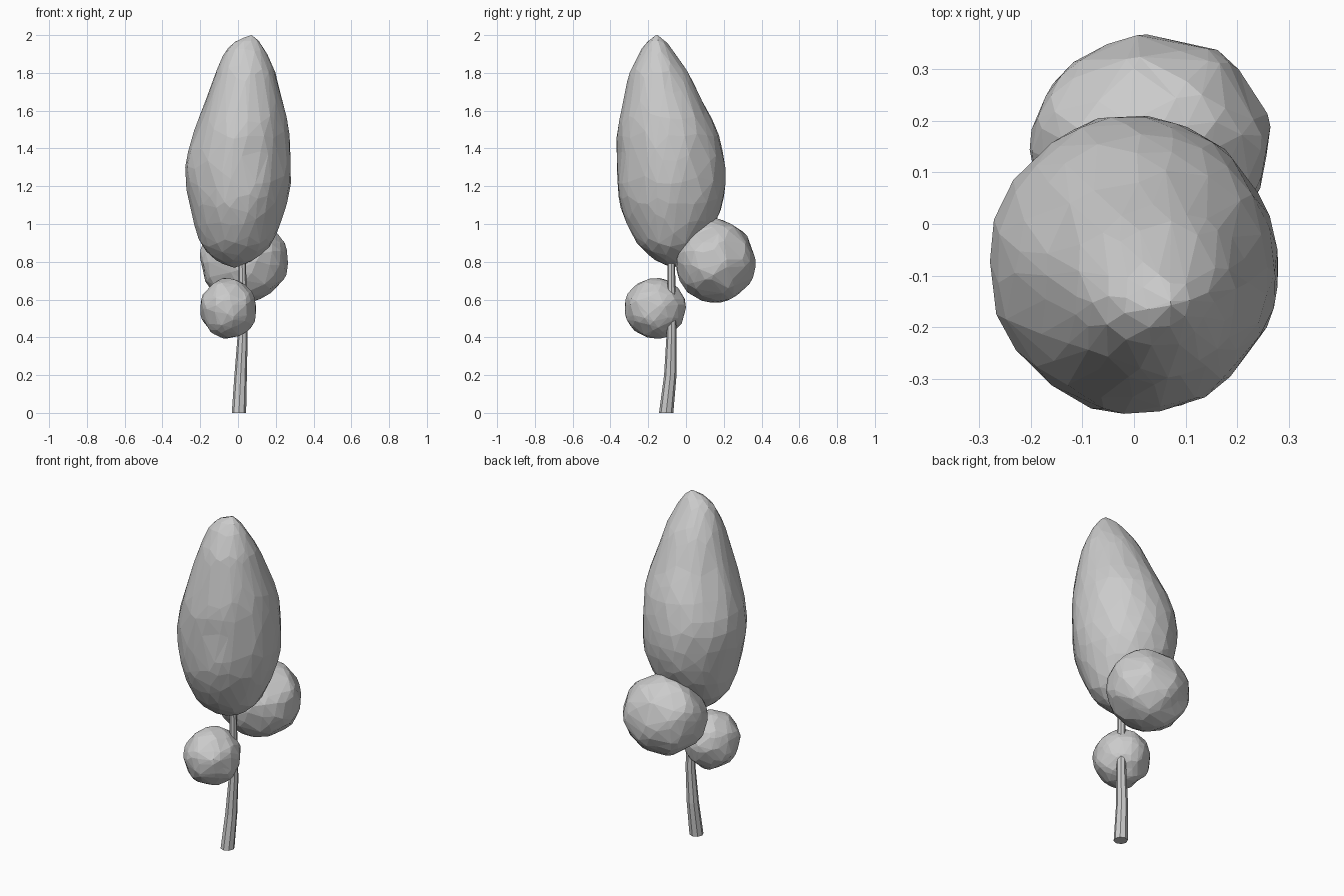
import bpy, bmesh, math
from mathutils import Vector, noise

if "Cube" in bpy.data.objects:
    bpy.data.objects.remove(bpy.data.objects["Cube"])


def finish(name, bm, ratio=None):
    mesh = bpy.data.meshes.new(name)
    bmesh.ops.recalc_face_normals(bm, faces=bm.faces)
    bm.to_mesh(mesh)
    bm.free()
    ob = bpy.data.objects.new(name, mesh)
    bpy.context.collection.objects.link(ob)
    if ratio:  # irregular low-poly facets
        ob.modifiers.new("facets", "DECIMATE").ratio = ratio
    return ob


def lookup(rows, z):
    # linear interpolation in a table sorted by height
    for a, b in zip(rows, rows[1:]):
        if z <= b[0]:
            t = max(0, (z - a[0]) / (b[0] - a[0]))
            return [p + (q - p) * t for p, q in zip(a[1:], b[1:])]
    return rows[-1][1:]


# Crown: height, left, right, front and back extents
CROWN = [
    (0.77, -0.03, -0.01, -0.08, -0.06),
    (0.80, -0.11, 0.07, -0.15, 0.00),
    (0.85, -0.165, 0.14, -0.215, 0.05),
    (0.90, -0.20, 0.185, -0.26, 0.09),
    (1.00, -0.235, 0.225, -0.315, 0.155),
    (1.10, -0.255, 0.255, -0.355, 0.195),
    (1.20, -0.272, 0.275, -0.367, 0.21),
    (1.34, -0.283, 0.28, -0.367, 0.205),
    (1.50, -0.23, 0.27, -0.365, 0.165),
    (1.60, -0.19, 0.25, -0.342, 0.11),
    (1.80, -0.12, 0.20, -0.30, 0.015),
    (1.92, -0.065, 0.145, -0.24, -0.07),
    (1.97, -0.01, 0.11, -0.20, -0.11),
    (2.00, 0.065, 0.075, -0.16, -0.15),
]
bm = bmesh.new()
bmesh.ops.create_icosphere(bm, subdivisions=4, radius=1)
for v in bm.verts:
    d = v.co.normalized()
    z = 1.385 + 0.615 * d.z
    l, r, f, b = lookup(CROWN, z)
    flat = Vector((d.x, d.y))
    if flat.length > 1e-5:
        flat.normalize()
    else:
        flat = Vector((0, 0))
    k = 1 + 0.03 * noise.noise(d * 2.5)
    v.co = ((l + r) / 2 + flat.x * k * (r - l) / 2,
            (f + b) / 2 + flat.y * k * (b - f) / 2, z)
finish("crown", bm, 0.4)


# Round leaf clumps
def clump(name, center, radii, seed):
    bm = bmesh.new()
    bmesh.ops.create_icosphere(bm, subdivisions=4, radius=1)
    for v in bm.verts:
        d = v.co.normalized()
        k = 1.0 + 0.07 * noise.noise(d * 2 + Vector((seed, seed, 0)))
        v.co = [c + r * k * e for c, r, e in zip(center, radii, d)]
    finish(name, bm, 0.22)


clump("back_clump", (0.03, 0.155, 0.803), (0.232, 0.208, 0.22), 3.3)
clump("front_clump", (-0.052, -0.165, 0.555), (0.149, 0.16, 0.158), 7.7)

# Trunk: x, y, z, radius along a bent tapering path
TRUNK = [
    (0.005, -0.105, 0.00, 0.038),
    (0.014, -0.083, 0.20, 0.033),
    (0.024, -0.077, 0.40, 0.027),
    (0.025, -0.077, 0.60, 0.022),
    (0.022, -0.078, 0.80, 0.020),
    (0.020, -0.078, 0.92, 0.018),
]
SIDES = 8
bm = bmesh.new()
rings = [[bm.verts.new((x + r * math.cos(math.tau * i / SIDES),
                        y + r * math.sin(math.tau * i / SIDES), z))
          for i in range(SIDES)] for x, y, z, r in TRUNK]
for a, b in zip(rings, rings[1:]):
    for i in range(SIDES):
        j = (i + 1) % SIDES
        bm.faces.new((a[i], a[j], b[j], b[i]))
bm.faces.new(rings[0][::-1])
bm.faces.new(rings[-1])
finish("trunk", bm)
